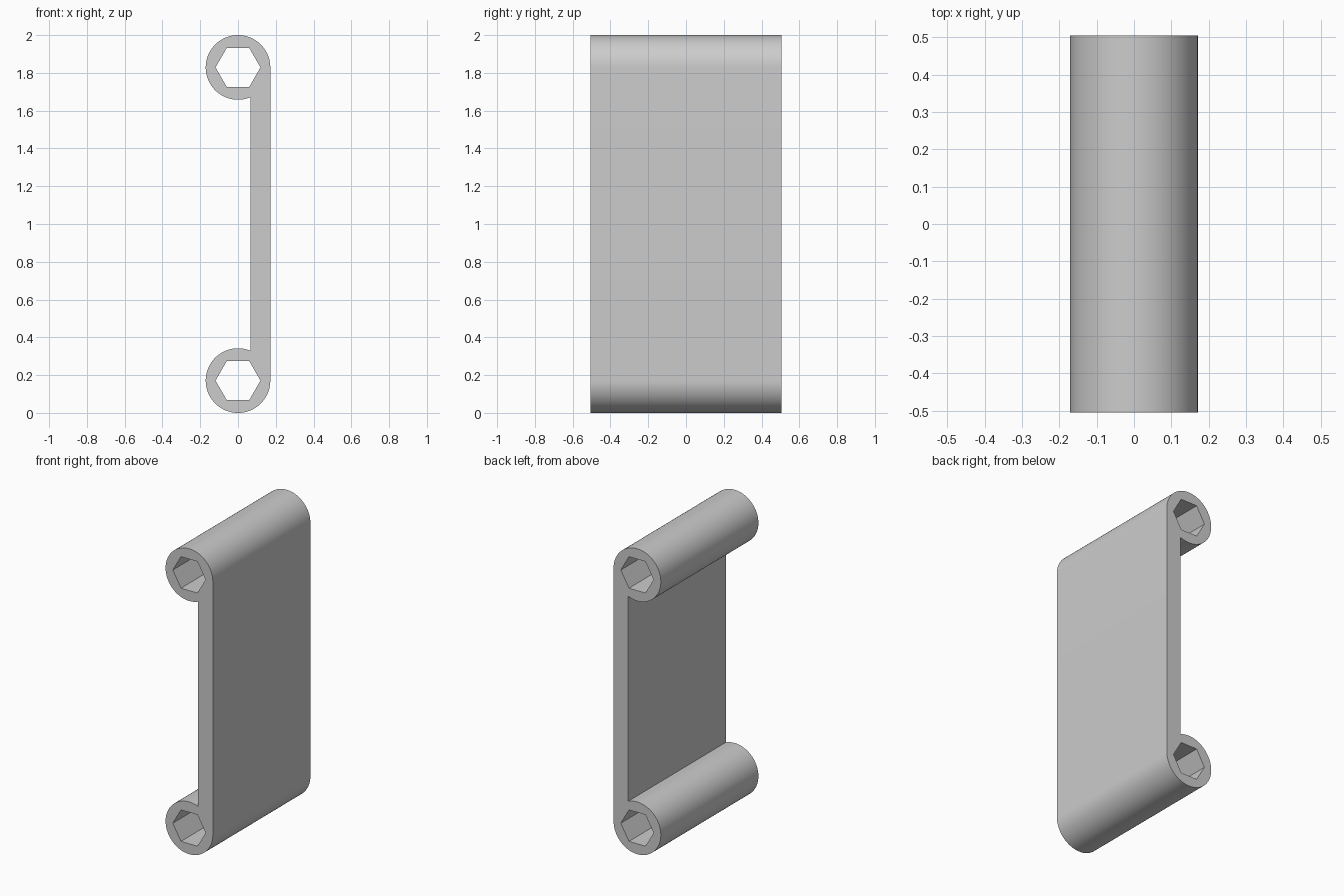
import bpy
import bmesh
from math import acos, cos, sin, pi, radians

if "Cube" in bpy.data.objects:
    bpy.data.objects.remove(bpy.data.objects["Cube"])

RADIUS = 0.171          # outer radius of the end sleeves
HEX = 0.119             # corner radius of the hexagonal bores
WEB_INNER = 0.065       # inner face of the flat web
DEPTH = 1.01
LOW, HIGH = RADIUS, 2 - RADIUS
STEPS = 80


def arc(z, start, end, radius, steps):
    """Points on a circle around (0, z) in the front plane."""
    angles = [start + (end - start) * i / steps for i in range(steps + 1)]
    return [(radius * cos(a), z + radius * sin(a)) for a in angles]


def add_loop(bm, points):
    verts = [bm.verts.new((x, -DEPTH / 2, z)) for x, z in points]
    return [bm.edges.new((v, verts[i - 1])) for i, v in enumerate(verts)]


# Plain grey material
grey = bpy.data.materials.new("light grey")
grey.use_nodes = True
colour = (0.604, 0.604, 0.604, 1)
grey.diffuse_color = colour
grey.node_tree.nodes["Principled BSDF"].inputs["Base Color"].default_value = colour

# Outline: top sleeve, inner web face, bottom sleeve, outer web face
join = acos(WEB_INNER / RADIUS)
outline = arc(HIGH, 0, 2 * pi - join, RADIUS, STEPS)
outline += arc(LOW, join, 2 * pi, RADIUS, STEPS)

bm = bmesh.new()
edges = add_loop(bm, outline)

# Hexagonal bores
for z in (LOW, HIGH):
    edges += add_loop(bm, arc(z, 0, 2 * pi, HEX, 6)[:-1])

# Fill the profile and extrude it to full depth
bmesh.ops.triangle_fill(bm, edges=edges, use_beauty=True)
result = bmesh.ops.extrude_face_region(bm, geom=bm.faces[:], use_keep_orig=True)
moved = [g for g in result["geom"] if isinstance(g, bmesh.types.BMVert)]
bmesh.ops.translate(bm, verts=moved, vec=(0, DEPTH, 0))
bmesh.ops.recalc_face_normals(bm, faces=bm.faces[:])

mesh = bpy.data.meshes.new("double_sleeve_link")
bm.to_mesh(mesh)
bm.free()
mesh.materials.append(grey)
link = bpy.data.objects.new("double_sleeve_link", mesh)
bpy.context.collection.objects.link(link)

# Smooth sleeves with crisp rims and bores
bpy.ops.object.select_all(action="DESELECT")
link.select_set(True)
bpy.context.view_layer.objects.active = link
bpy.ops.object.shade_smooth_by_angle(angle=radians(30))
